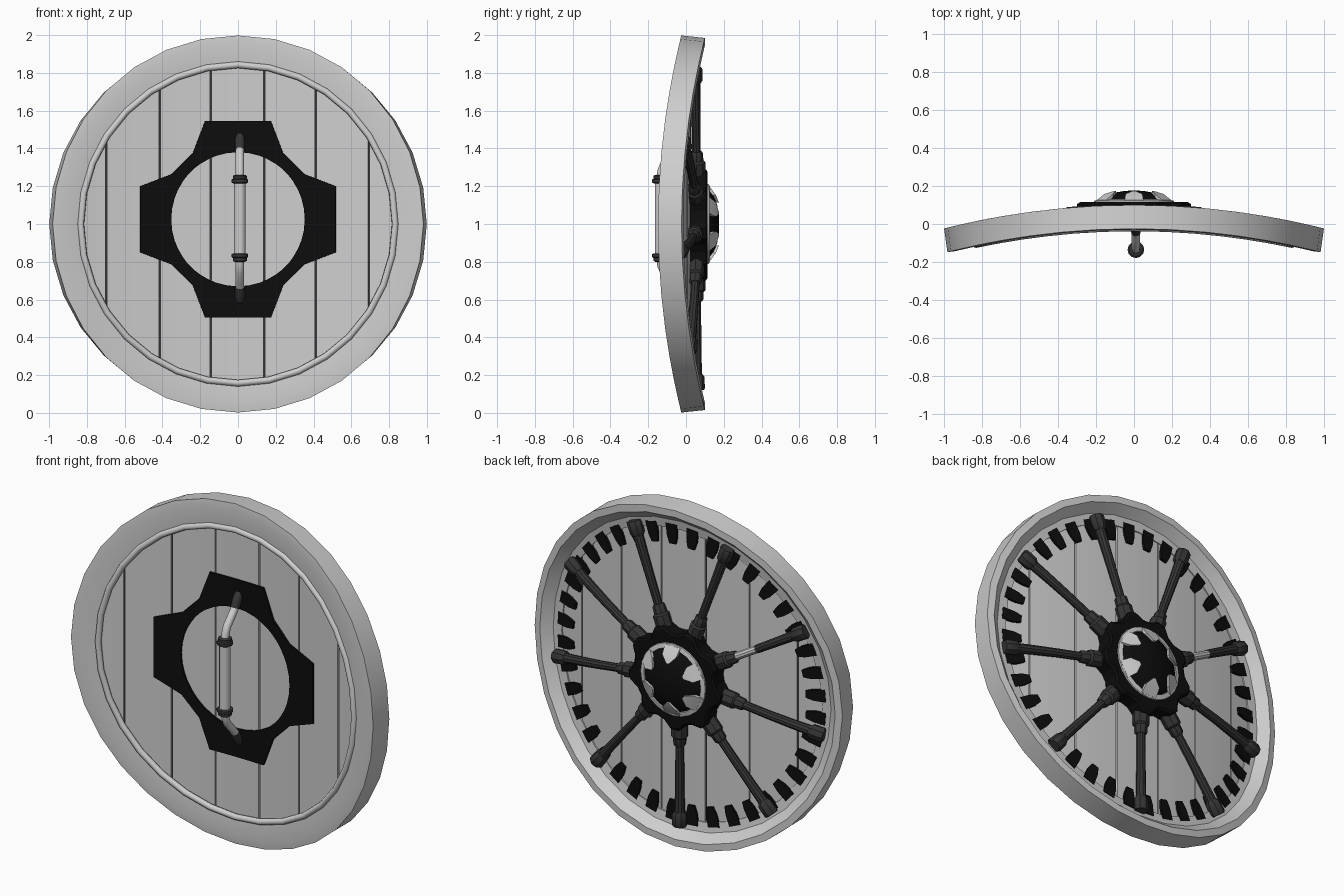
import bpy, bmesh
from math import sin, cos, pi, atan2, radians, sqrt, hypot
from mathutils import Vector

cube = bpy.data.objects.get("Cube")
if cube:
    bpy.data.objects.remove(cube, do_unlink=True)

BEND = 4.0      # radius of the shield's curve about a vertical axis
CENTRE = 1.0    # height of the shield's middle


def material(name, value):
    m = bpy.data.materials.new(name)
    m.use_nodes = True
    colour = (value, value, value, 1)
    m.diffuse_color = colour
    m.node_tree.nodes["Principled BSDF"].inputs["Base Color"].default_value = colour
    return m


LIGHT = material("light_grey", 0.62)
DARK = material("dark_grey", 0.035)
BLACK = material("black", 0.004)


def finish(name, bm, mat, bend=True, angle=35):
    """Curve the part with the shield, lift it and make it an object."""
    for v in bm.verts:
        x, y, z = v.co
        if bend:
            x, y = (BEND + y) * sin(x / BEND), (BEND + y) * cos(x / BEND) - BEND
        v.co = (x, y, z + CENTRE)
    bmesh.ops.recalc_face_normals(bm, faces=bm.faces)
    mesh = bpy.data.meshes.new(name)
    bm.to_mesh(mesh)
    bm.free()
    mesh.materials.append(mat)
    obj = bpy.data.objects.new(name, mesh)
    bpy.context.collection.objects.link(obj)
    bpy.ops.object.select_all(action="DESELECT")
    obj.select_set(True)
    bpy.context.view_layer.objects.active = obj
    bpy.ops.object.shade_smooth_by_angle(angle=radians(angle))
    return obj


def skin(bm, rings, closed=False, caps=True):
    """Join rings of points with quads."""
    loops = [[bm.verts.new(p) for p in ring] for ring in rings]
    n = len(loops[0])
    pairs = list(zip(loops, loops[1:])) + ([(loops[-1], loops[0])] if closed else [])
    for a, b in pairs:
        for i in range(n):
            bm.faces.new((a[i], a[(i + 1) % n], b[(i + 1) % n], b[i]))
    if caps and not closed:
        bm.faces.new(loops[0])
        bm.faces.new(loops[-1])


def lathe(name, profile, segs, mat, closed=False, **kw):
    """Spin (radius, y) points round the shield's middle."""
    bm = bmesh.new()
    skin(bm, [[(r * cos(2 * pi * i / segs), y, r * sin(2 * pi * i / segs))
               for i in range(segs)] for r, y in profile], closed)
    return finish(name, bm, mat, **kw)


def tube(name, points, radii, mat, segs=10, **kw):
    """Round tube through points, with a radius at each one."""
    pts = [Vector(p) for p in points]
    rings = []
    for i, p in enumerate(pts):
        d = (pts[min(i + 1, len(pts) - 1)] - pts[max(i - 1, 0)]).normalized()
        u = d.cross(Vector((0, 1, 0.01))).normalized()
        w = d.cross(u)
        rings.append([p + radii[i] * (u * cos(2 * pi * k / segs) + w * sin(2 * pi * k / segs))
                      for k in range(segs)])
    bm = bmesh.new()
    skin(bm, rings)
    return finish(name, bm, mat, **kw)


def polar(r, a, y):
    return (r * sin(a), y, r * cos(a))


# Rim with a raised outer lip on the back, and a bead on the front
lathe("rim", [(0.998, -0.025), (0.955, -0.03), (0.86, -0.022), (0.845, 0.0), (0.845, 0.035),
              (0.9, 0.045), (0.945, 0.1), (0.985, 0.1)], 32, LIGHT, closed=True, angle=30)
lathe("rim_bead", [(0.843 + 0.018 * cos(a * pi / 4), -0.02 + 0.018 * sin(a * pi / 4))
                   for a in range(8)], 32, LIGHT, closed=True, angle=60)

# Planks, with a dark core showing through the joints
seams = [-0.86, -0.7, -0.415, -0.145, 0.14, 0.412, 0.697, 0.86]
for k, (left, right) in enumerate(zip(seams, seams[1:])):
    bm = bmesh.new()
    rings = []
    for i in range(7):
        x = left + 0.004 + (right - left - 0.008) * i / 6
        h = sqrt(max(0.86 ** 2 - x * x, 0.0001))
        rings.append([(x, 0.0, -h), (x, 0.0, h), (x, 0.028, h), (x, 0.028, -h)])
    skin(bm, rings)
    finish(f"plank_{k + 1}", bm, LIGHT)
bm = bmesh.new()
skin(bm, [[(x, y, z) for y, z in ((0.01, -h), (0.01, h), (0.018, h), (0.018, -h))]
          for x in [0.84 * i / 12 for i in range(-12, 13)]
          for h in [sqrt(0.85 ** 2 - x * x)]])
finish("plank_core", bm, DARK)

# Black teeth round the inner edge of the back
bm = bmesh.new()
for k in range(40):
    a = 2 * pi * (k + 0.5) / 40
    rings = []
    for r, half in ((0.87, 0.036), (0.8, 0.032), (0.755, 0.02)):
        da = half / r
        rings.append([polar(r, a - da, 0.02), polar(r, a + da, 0.02),
                      polar(r, a + da, 0.042), polar(r, a - da, 0.042)])
    skin(bm, rings)
finish("rim_teeth", bm, BLACK)

# Four-armed front plate with a round hole
quarter = [(0.52, 0), (0.52, 0.175), (0.35, 0.24), (0.295, 0.295), (0.24, 0.35), (0.175, 0.52)]
outline = [p for q in range(4) for p in
           [(x * cos(q * pi / 2) - z * sin(q * pi / 2), x * sin(q * pi / 2) + z * cos(q * pi / 2))
            for x, z in quarter]]
outer = []
for (x0, z0), (x1, z1) in zip(outline, outline[1:] + outline[:1]):
    outer += [(x0 + (x1 - x0) * t / 2, z0 + (z1 - z0) * t / 2) for t in range(2)]
inner = [(0.355 * x / hypot(x, z), 0.355 * z / hypot(x, z)) for x, z in outer]
bm = bmesh.new()
skin(bm, [[(x, y, z + 0.025) for x, z in ring] for ring, y in
          ((outer, 0.0), (outer, -0.012), (inner, -0.012), (inner, 0.0))], closed=True)
finish("front_plate", bm, BLACK)

# Spokes with stepped sockets at both ends
SPOKES = 9
for k in range(SPOKES):
    a = pi + 2 * pi * k / SPOKES

    def spoke_part(name, stations, mat, segs=10):
        tube(f"{name}_{k + 1}", [polar(r, a, 0.058) for r, _ in stations],
             [w for _, w in stations], mat, segs)

    start = 0.55 if k == 3 else 0.38
    spoke_part("spoke", [(start, 0.023), (0.55, 0.024), (0.7, 0.026), (0.8, 0.028)][k == 3:], DARK)
    if k == 3:
        spoke_part("spoke_sleeve", [(0.38, 0.022), (0.55, 0.022)], LIGHT)
    spoke_part("outer_socket", [(0.795, 0.03), (0.81, 0.04), (0.87, 0.042), (0.88, 0.036)], DARK, 8)
    spoke_part("inner_socket", [(0.25, 0.046), (0.35, 0.046), (0.36, 0.036), (0.4, 0.034),
                                (0.41, 0.026)], DARK, 8)

# Hub: lobed plate, domed boss, light ring and claws
bm = bmesh.new()
lobes = [(0.3 if i % 4 in (0, 1) else 0.265, pi + 2 * pi * (i - 0.5) / (4 * SPOKES))
         for i in range(4 * SPOKES)]
skin(bm, [[polar(r * s, a, y) for r, a in lobes] for s, y in
          ((1, 0.02), (1, 0.105), (0.95, 0.115))])
finish("hub_plate", bm, BLACK, bend=False, angle=25)
lathe("hub_dome", [(0.19, 0.1), (0.18, 0.125), (0.15, 0.147), (0.1, 0.165), (0.05, 0.174),
                   (0.01, 0.176)], 24, BLACK, bend=False, angle=60)
lathe("hub_ring", [(0.215, 0.1), (0.21, 0.122), (0.185, 0.128), (0.175, 0.1)], 24, LIGHT,
      closed=True, bend=False)
bm = bmesh.new()
for k in range(6):
    a = 2 * pi * k / 6
    rings = []
    for r, half, y in ((0.205, 0.05, 0.125), (0.16, 0.045, 0.158), (0.115, 0.008, 0.174)):
        da = half / r
        rings.append([polar(r, a - da, y - 0.03), polar(r, a + da, y - 0.03),
                      polar(r, a + da, y), polar(r, a - da, y)])
    skin(bm, rings)
finish("hub_claws", bm, LIGHT, bend=False)

# Handle: grip with collars, and bent arms ending in dark feet
HX, HY, HZ = 0.01, -0.135, 0.03
tube("handle_grip", [(HX, HY, HZ - 0.2), (HX, HY, HZ + 0.2)], [0.031, 0.031], LIGHT, 14, bend=False)
for side, name in ((1, "upper"), (-1, "lower")):
    def arm(part, stations, mat):
        tube(f"{name}_handle_{part}", [(HX, y, HZ + side * z) for y, z, _ in stations],
             [r for _, _, r in stations], mat, 12, bend=False)

    arm("collar", [(HY, 0.185, 0.036), (HY, 0.19, 0.044), (HY, 0.205, 0.044), (HY, 0.21, 0.037),
                   (HY, 0.225, 0.037), (HY, 0.23, 0.028)], DARK)
    arm("arm", [(HY, 0.215, 0.022), (HY + 0.005, 0.25, 0.022), (-0.115, 0.285, 0.022),
                (-0.065, 0.34, 0.022), (-0.04, 0.37, 0.022), (-0.025, 0.4, 0.022)], LIGHT)
    arm("foot", [(-0.042, 0.365, 0.025), (-0.028, 0.395, 0.026), (-0.015, 0.42, 0.026),
                 (0.0, 0.44, 0.02)], DARK)
